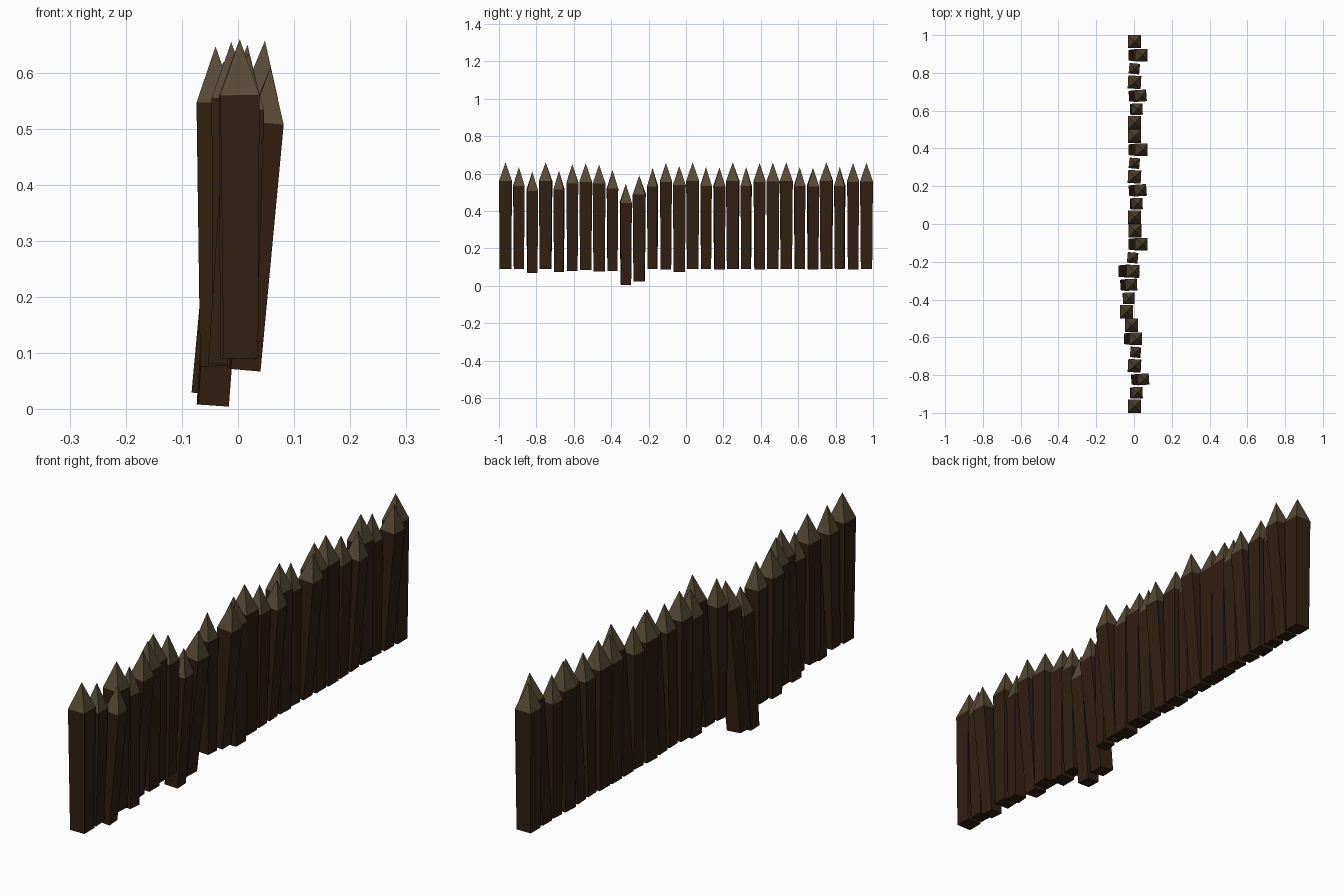
import bpy, bmesh
from math import radians
from mathutils import Vector, Matrix

if "Cube" in bpy.data.objects:
    bpy.data.objects.remove(bpy.data.objects["Cube"])


def material(name, rgb):
    m = bpy.data.materials.new(name)
    m.diffuse_color = (*rgb, 1)
    m.use_nodes = True
    m.node_tree.nodes["Principled BSDF"].inputs["Base Color"].default_value = m.diffuse_color
    return m


BARK = material("dark_bark", (0.030, 0.014, 0.006))
CUT = material("cut_wood", (0.095, 0.070, 0.036))


def stake(i, y, base_x, base_z, tip_x, tip_z, width, yaw):
    """Slightly flared square post with a four-sided point, leaning base to tip."""
    base, tip = Vector((base_x, y, base_z)), Vector((tip_x, y, tip_z))
    axis = tip - base
    length = axis.length
    rot = Vector((0, 0, 1)).rotation_difference(axis.normalized()).to_matrix().to_4x4()
    mat = Matrix.Translation(base) @ rot @ Matrix.Rotation(radians(yaw), 4, 'Z')

    bm = bmesh.new()

    def ring(w, z):
        h = w / 2
        return [bm.verts.new(mat @ Vector((sx * h, sy * h, z)))
                for sx, sy in ((-1, -1), (1, -1), (1, 1), (-1, 1))]

    lower = ring(width * 0.88, 0)
    upper = ring(width, length - 0.1)
    point = bm.verts.new(mat @ Vector((0, 0, length)))
    bm.faces.new(lower[::-1])
    for k in range(4):
        n = (k + 1) % 4
        bm.faces.new((lower[k], lower[n], upper[n], upper[k]))
        bm.faces.new((upper[k], upper[n], point)).material_index = 1
    mesh = bpy.data.meshes.new(f"stake_{i:02d}")
    bm.to_mesh(mesh)
    bm.free()
    mesh.materials.append(BARK)
    mesh.materials.append(CUT)
    bpy.context.collection.objects.link(bpy.data.objects.new(f"stake_{i:02d}", mesh))


# Repeating module of seven stakes: base x, base z, tip x, tip z, width, yaw
MODULE = [
    (0.005, 0.09, 0.003, 0.66, 0.070, 0),
    (0.005, 0.09, 0.018, 0.635, 0.060, 2),
    (0.000, 0.09, 0.043, 0.632, 0.062, 4),
    (0.000, 0.09, 0.003, 0.66, 0.069, -3),
    (0.000, 0.09, 0.002, 0.635, 0.056, -5),
    (-0.002, 0.09, 0.048, 0.657, 0.064, 0),
    (0.002, 0.09, 0.003, 0.658, 0.069, 0),
]

# Stakes knocked out of line around the damaged stretch
DAMAGED = {
    2: (0.012, 0.07, 0.058, 0.61, 0.060, 4),
    4: (0.008, 0.075, 0.008, 0.615, 0.056, -5),
    5: (-0.025, 0.08, 0.017, 0.65, 0.064, 0),
    6: (-0.015, 0.085, -0.012, 0.655, 0.069, 0),
    7: (-0.037, 0.077, -0.040, 0.647, 0.069, 0),
    8: (-0.033, 0.08, -0.026, 0.62, 0.060, 2),
    9: (-0.045, 0.007, -0.008, 0.545, 0.062, 3),
    10: (-0.052, 0.027, 0.005, 0.59, 0.068, -2),
    11: (-0.008, 0.09, -0.007, 0.63, 0.056, -5),
    13: (0.008, 0.075, 0.006, 0.64, 0.069, 0),
}

for i in range(28):
    bx, bz, tx, tz, w, yaw = DAMAGED.get(i, MODULE[i % 7])
    stake(i, -0.965 + i * 1.93 / 27, bx, bz, tx, tz, w, yaw)
